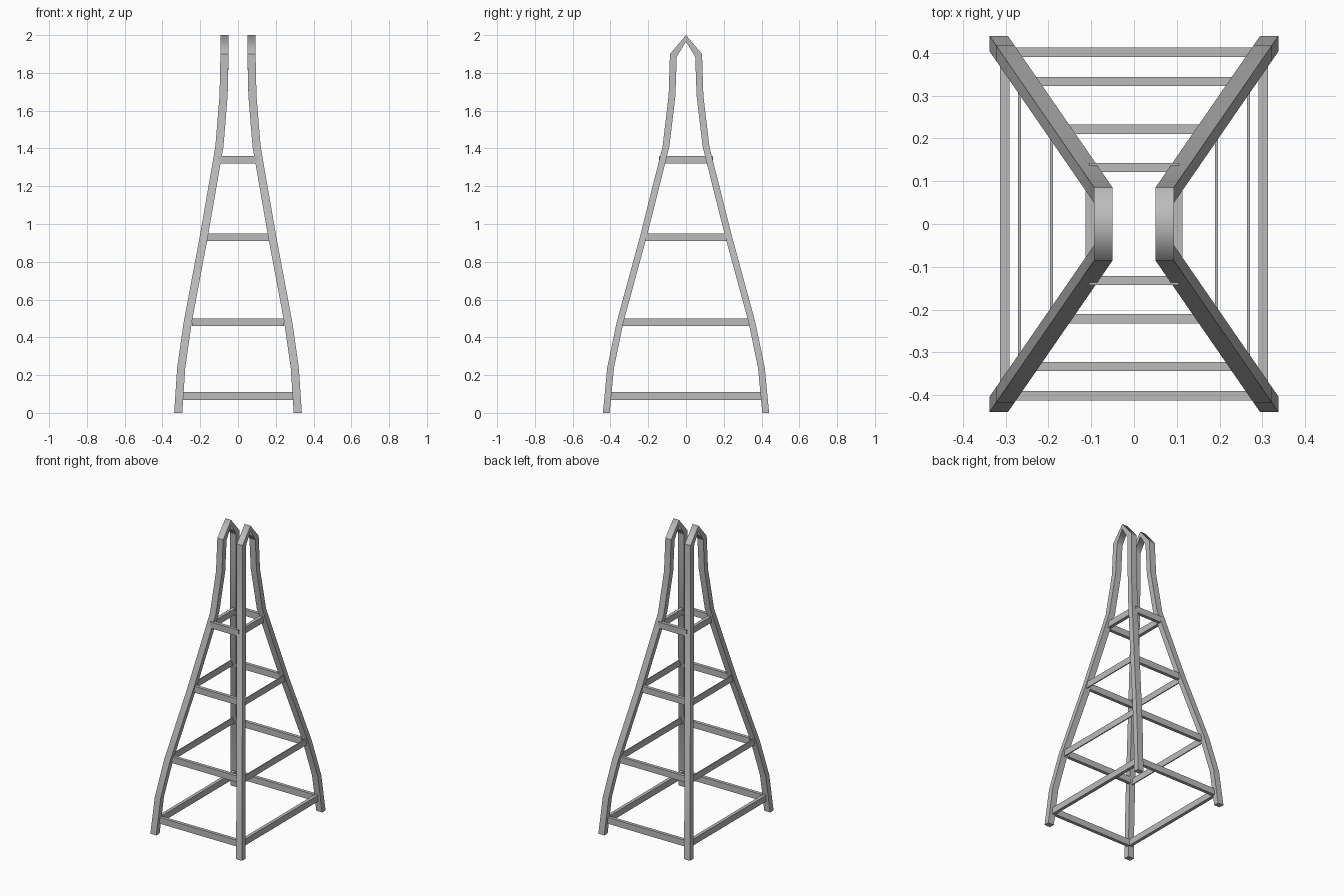
import bpy
import bmesh

cube = bpy.data.objects.get("Cube")
if cube:
    bpy.data.objects.remove(cube)

# One grey metal for everything
metal = bpy.data.materials.new("grey_metal")
metal.use_nodes = True
GREY = (0.5, 0.5, 0.5, 1)
metal.diffuse_color = GREY
metal.node_tree.nodes["Principled BSDF"].inputs["Base Color"].default_value = GREY

# Outer face of a leg seen from the side: (y, z) from foot to shoulder
LEG = [(0.44, 0), (0.417, 0.24), (0.367, 0.48), (0.242, 0.94),
       (0.124, 1.41), (0.092, 1.68), (0.085, 1.9)]
BAR_X = 0.043
BAR_Y = 0.036


def plan_x(y):
    """Outer x of a leg: the legs splay along a straight line in plan."""
    return 0.093 + 0.69 * (y - 0.085)


def finish(bm, name):
    bmesh.ops.recalc_face_normals(bm, faces=bm.faces)
    mesh = bpy.data.meshes.new(name)
    bm.to_mesh(mesh)
    bm.free()
    mesh.materials.append(metal)
    obj = bpy.data.objects.new(name, mesh)
    bpy.context.collection.objects.link(obj)
    return obj


def arch(name, side):
    """Front leg, pointed top and back leg swept as one square bar."""
    # Stations: outer x, outer y, outer z, inner y, inner z
    half = [(plan_x(y), y, z, y - BAR_Y, z) for y, z in LEG]
    half[-1] = half[-1][:4] + (LEG[-1][1] - 0.015,)
    peak = (plan_x(0.085), 0, 2.0, 0, 1.965)
    back = [(x, -yo, zo, -yi, zi) for x, yo, zo, yi, zi in reversed(half)]
    bm = bmesh.new()
    rings = []
    for x, yo, zo, yi, zi in half + [peak] + back:
        corners = [(x, yo, zo), (x - BAR_X, yo, zo),
                   (x - BAR_X, yi, zi), (x, yi, zi)]
        rings.append([bm.verts.new((side * a, b, c)) for a, b, c in corners])
    for r, s in zip(rings, rings[1:]):
        for i in range(4):
            j = (i + 1) % 4
            bm.faces.new((r[i], r[j], s[j], s[i]))
    bm.faces.new(rings[0])
    bm.faces.new(rings[-1])
    # Bends are smooth; corners, shoulders and foot ends stay sharp
    shoulder = len(half) - 1
    sharp_rings = {0, shoulder, shoulder + 2, len(rings) - 1}
    index = {v: k for k, ring in enumerate(rings) for v in ring}
    for f in bm.faces:
        f.smooth = True
    for e in bm.edges:
        a, b = (index[v] for v in e.verts)
        e.smooth = a == b and a not in sharp_rings
    finish(bm, name)


def bar(name, centre, size):
    bm = bmesh.new()
    bmesh.ops.create_cube(bm, size=1)
    for v in bm.verts:
        v.co = [c + k * s for c, k, s in zip(centre, v.co, size)]
    finish(bm, name)


arch("left_arch", 1)
arch("right_arch", -1)

# Rungs: height, cross y, side x, side thickness
RUNGS = [(0.09, 0.401, 0.302, 0.022), (0.48, 0.333, 0.268, 0.007),
         (0.93, 0.221, 0.193, 0.007), (1.34, 0.132, 0.102, 0.022)]
for n, (z, y, x, thick) in enumerate(RUNGS, 1):
    half_x = plan_x(y) - 0.02
    half_y = y + 0.005
    for sign, end, flank in ((1, "back", "left"), (-1, "front", "right")):
        bar(f"{end}_rung_{n}", (0, sign * y, z), (2 * half_x, 0.022, 0.042))
        bar(f"{flank}_rung_{n}", (sign * x, 0, z), (thick, 2 * half_y, 0.042))
